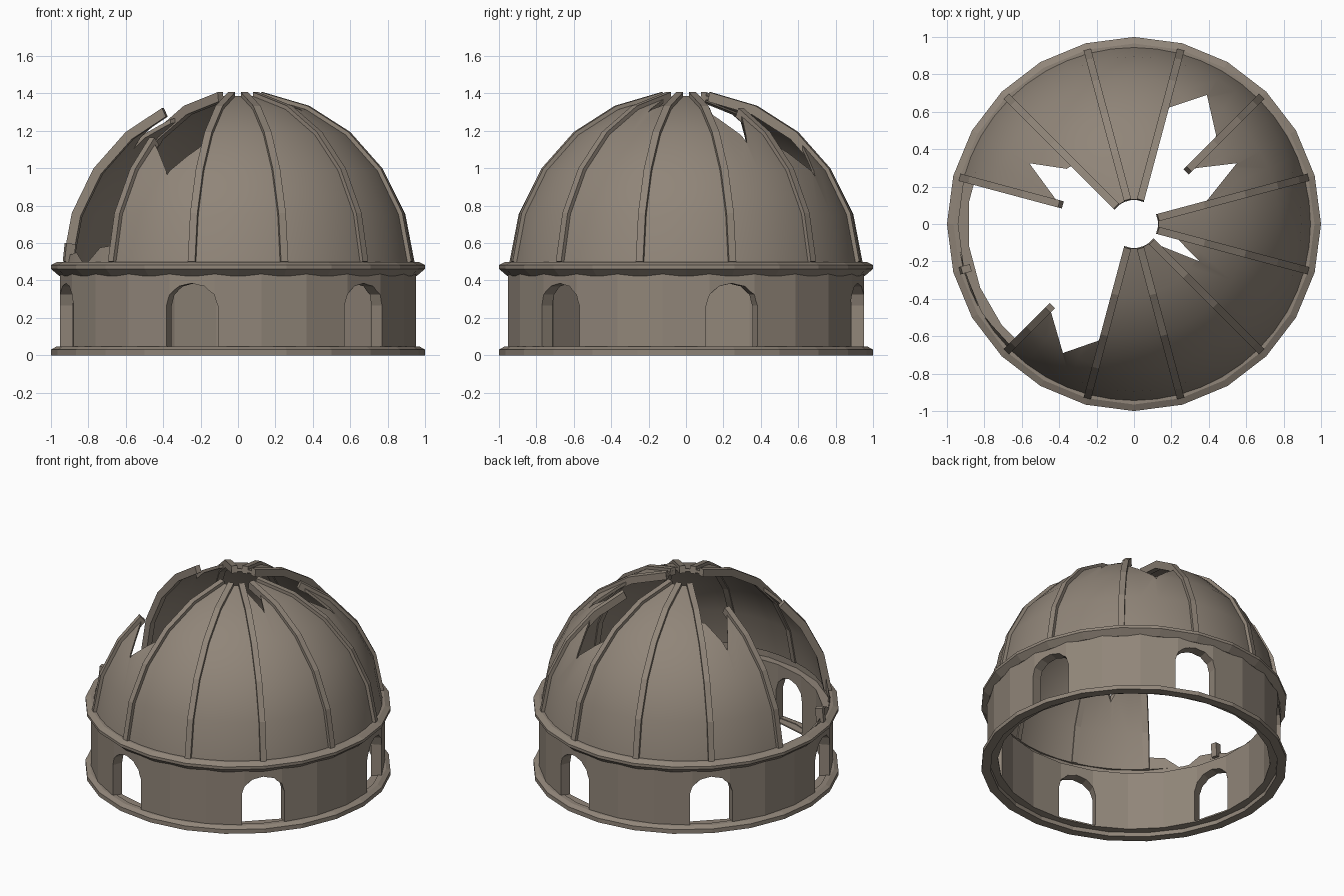
import bpy, bmesh, math
from math import sin, cos, radians

if "Cube" in bpy.data.objects:
    bpy.data.objects.remove(bpy.data.objects["Cube"])

stone = bpy.data.materials.new("weathered_stone")
stone.diffuse_color = (0.28, 0.235, 0.19, 1)
stone.use_nodes = True
stone.node_tree.nodes["Principled BSDF"].inputs["Base Color"].default_value = stone.diffuse_color

DOME_Z = 0.45                                   # centre height of the dome sphere
BASE_EL, TOP_EL = 3.0, 82.0                     # elevation range of the shell
LEVELS = [BASE_EL + (TOP_EL - BASE_EL) * i / 5 for i in range(6)]


def finish(bm, name):
    bmesh.ops.recalc_face_normals(bm, faces=bm.faces)
    mesh = bpy.data.meshes.new(name)
    bm.to_mesh(mesh)
    bm.free()
    ob = bpy.data.objects.new(name, mesh)
    bpy.context.collection.objects.link(ob)
    mesh.materials.append(stone)
    return ob


def lathe(name, profile, sides, offset=0.0):
    """Closed (radius, z) profile swept around the vertical axis."""
    bm = bmesh.new()
    rings = []
    for i in range(sides):
        a = radians(offset) + math.tau * i / sides
        rings.append([bm.verts.new((r * cos(a), r * sin(a), z)) for r, z in profile])
    n = len(profile)
    for i in range(sides):
        p, q = rings[i], rings[(i + 1) % sides]
        for j in range(n):
            k = (j + 1) % n
            bm.faces.new((p[j], q[j], q[k], p[k]))
    return finish(bm, name)


def loft(bm, first, last):
    """Closed solid between two matching outlines."""
    a = [bm.verts.new(p) for p in first]
    b = [bm.verts.new(p) for p in last]
    bm.faces.new(a)
    bm.faces.new(b[::-1])
    for i in range(len(a)):
        j = (i + 1) % len(a)
        bm.faces.new((a[i], b[i], b[j], a[j]))


def cut(target, cutter):
    mod = target.modifiers.new("cut", 'BOOLEAN')
    mod.operation = 'DIFFERENCE'
    mod.solver = 'EXACT'
    mod.object = cutter
    bpy.context.view_layer.objects.active = target
    bpy.ops.object.modifier_apply(modifier=mod.name)
    cutter.hide_render = True
    bpy.data.objects.remove(cutter, do_unlink=True)


# Base moulding, drum wall and cornice
lathe("base_ring", [(0.94, 0), (1.0, 0), (1.0, 0.03), (0.972, 0.046), (0.94, 0.046)], 24)
drum = lathe("drum_wall", [(0.89, 0.03), (0.96, 0.03), (0.96, 0.45), (0.89, 0.45)], 24, 7.5)
lathe("cornice", [(0.94, 0.425), (0.957, 0.425), (1.0, 0.462), (1.0, 0.482),
                  (0.965, 0.5), (0.94, 0.5)], 24)

# Six arched openings through the drum, sides running radially
arch = [(-0.143, 0.04), (0.143, 0.04)]
arch += [(0.143 * cos(math.pi * i / 6), 0.265 + 0.12 * sin(math.pi * i / 6)) for i in range(7)]
bm = bmesh.new()
for k in range(6):
    a = radians(15 + 60 * k)

    def place(r):
        return [(r * cos(a) - w * r / 0.955 * sin(a), r * sin(a) + w * r / 0.955 * cos(a), z)
                for w, z in arch]
    loft(bm, place(0.8), place(1.1))
cut(drum, finish(bm, "arch_cutter"))

# Dome shell
outer = [(0.945 * cos(radians(e)), DOME_Z + 0.945 * sin(radians(e))) for e in LEVELS]
inner = [(0.925 * cos(radians(e)), DOME_Z + 0.925 * sin(radians(e))) for e in LEVELS]
dome = lathe("dome_shell", outer + inner[::-1], 48, 15)

# Broken areas, outlined in plan
breaks = [
    [(-0.02, 0), (-0.033, -0.125), (-0.165, -0.615), (-0.38, -0.69), (-0.45, -0.45),
     (-0.655, -0.655), (-0.82, -0.475), (-0.905, -0.242), (-0.97, 0), (-0.93, 0.25),
     (-0.4, 0.107), (-0.56, 0.325), (-0.36, 0.295), (-0.32, 0.32)],
    [(0.02, 0.02), (0.033, 0.125), (0.165, 0.615), (0.39, 0.69), (0.44, 0.47),
     (0.29, 0.29), (0.34, 0.3), (0.55, 0.325), (0.41, 0.15), (0.37, 0.1)],
    [(0.03, -0.02), (0.12, -0.032), (0.21, -0.056), (0.35, -0.2), (0.1, -0.1)],
]
bm = bmesh.new()
for outline in breaks:
    loft(bm, [(x, y, 0.3) for x, y in outline], [(x, y, 1.7) for x, y in outline])
cut(dome, finish(bm, "break_cutter"))
bpy.ops.object.select_all(action='DESELECT')
dome.select_set(True)
bpy.context.view_layer.objects.active = dome
bpy.ops.object.shade_smooth_by_angle(angle=radians(30))

# Twelve ribs, some snapped short
short = {45: 64.5, 165: 64.5, 195: 9.0, 225: 47.6}
for k in range(12):
    deg = 15 + 30 * k
    a = radians(deg)
    end = short.get(deg, TOP_EL)
    els = [e for e in LEVELS if e < end - 0.5] + [end]
    bm = bmesh.new()
    rows = []
    for e in map(radians, els):
        row = []
        for r, w in ((0.915, -0.02), (0.966, -0.02), (0.966, 0.02), (0.915, 0.02)):
            h = r * cos(e)
            row.append(bm.verts.new((h * cos(a) - w * sin(a), h * sin(a) + w * cos(a),
                                     DOME_Z + r * sin(e))))
        rows.append(row)
    for p, q in zip(rows, rows[1:]):
        for i in range(4):
            j = (i + 1) % 4
            bm.faces.new((p[i], p[j], q[j], q[i]))
    bm.faces.new(rows[0])
    bm.faces.new(rows[-1])
    finish(bm, f"rib_{k + 1}")
